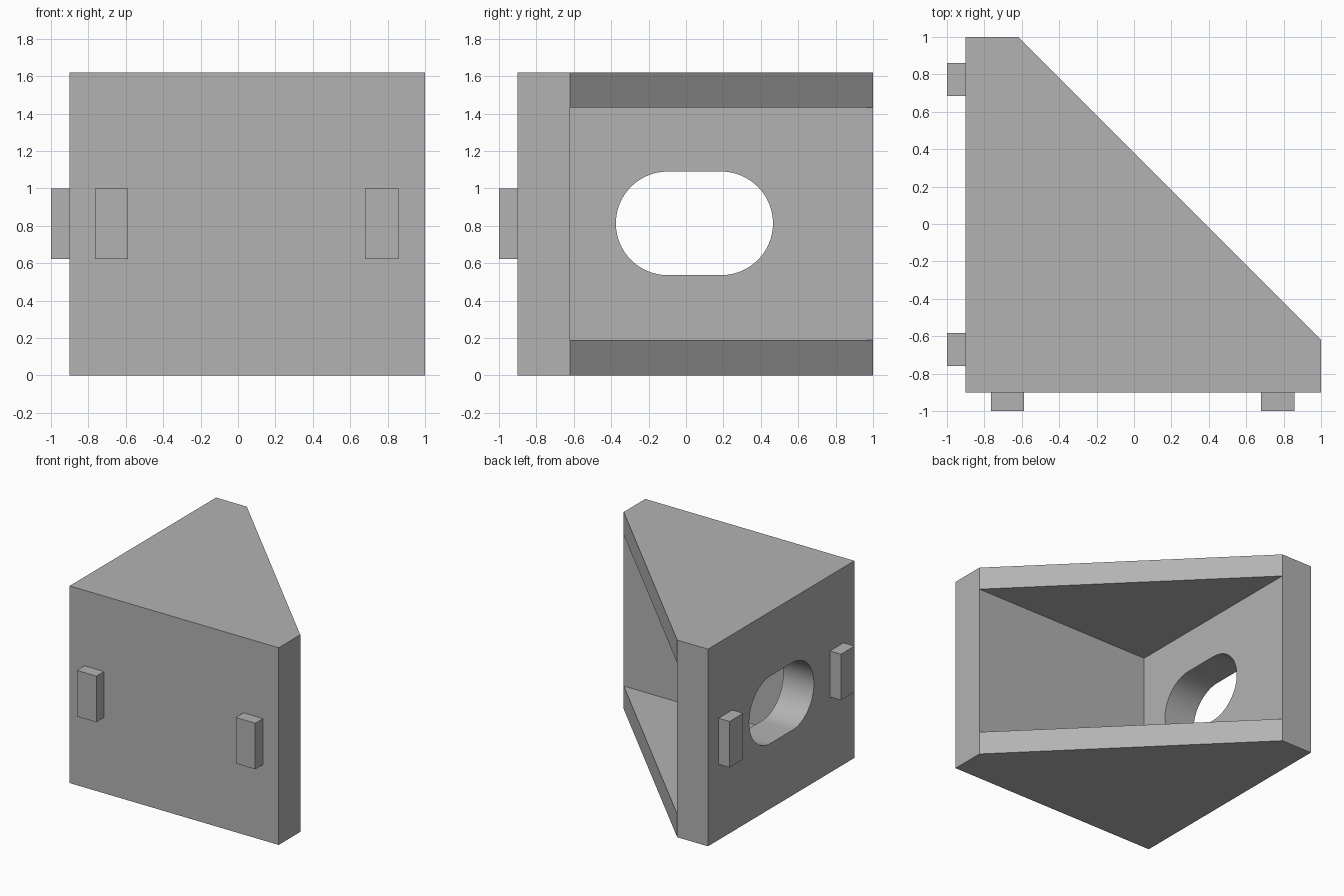
import bpy, bmesh, math
from mathutils import Matrix, Vector

if "Cube" in bpy.data.objects:
    bpy.data.objects.remove(bpy.data.objects["Cube"], do_unlink=True)

OUT, IN, END, HEIGHT = -0.9, -0.62, 1.0, 1.62
SLOT_MID, SLOT_Z, SLOT_R, SLOT_HALF = 0.045, 0.813, 0.277, 0.143

grey = bpy.data.materials.new("plain grey")
grey.use_nodes = True
colour = (0.45, 0.45, 0.45, 1)
grey.diffuse_color = colour
grey.node_tree.nodes["Principled BSDF"].inputs["Base Color"].default_value = colour


def prism(name, outline, low, high, matrix=Matrix()):
    """Extrude a flat outline from low to high, then place it."""
    bm = bmesh.new()
    face = bm.faces.new([bm.verts.new((a, b, low)) for a, b in outline])
    top = bmesh.ops.extrude_face_region(bm, geom=[face])["geom"]
    moved = [v for v in top if isinstance(v, bmesh.types.BMVert)]
    bmesh.ops.translate(bm, verts=moved, vec=(0, 0, high - low))
    bm.transform(matrix)
    bmesh.ops.recalc_face_normals(bm, faces=bm.faces)
    mesh = bpy.data.meshes.new(name)
    bm.to_mesh(mesh)
    bm.free()
    mesh.materials.append(grey)
    obj = bpy.data.objects.new(name, mesh)
    bpy.context.collection.objects.link(obj)
    return obj


def cut(target, cutter):
    """Subtract the cutter and discard it."""
    mod = target.modifiers.new("cut", 'BOOLEAN')
    mod.operation, mod.solver, mod.object = 'DIFFERENCE', 'EXACT', cutter
    bpy.context.view_layer.objects.active = target
    bpy.ops.object.modifier_apply(modifier=mod.name)
    bpy.data.objects.remove(cutter, do_unlink=True)


# Corner bracket: solid wedge with blunt ends
bracket = prism("corner_bracket", [(OUT, OUT), (END, OUT), (END, IN), (IN, END), (OUT, END)], 0, HEIGHT)

# Open pocket between the walls and the two gusset plates
cut(bracket, prism("pocket_cutter", [(IN, IN), (1.5, IN), (1.5, 1.5), (IN, 1.5)], 0.19, 1.433))

# Rounded slot through each wall
steps = 32
slot = []
for side in (1, -1):
    for i in range(steps + 1):
        t = -math.pi / 2 + math.pi * i / steps
        slot.append((SLOT_MID + side * (SLOT_HALF + SLOT_R * math.cos(t)),
                     SLOT_Z + side * SLOT_R * math.sin(t)))
front = Matrix(((1, 0, 0, 0), (0, 0, 1, 0), (0, 1, 0, 0), (0, 0, 0, 1)))
side_wall = Matrix(((0, 0, 1, 0), (1, 0, 0, 0), (0, 1, 0, 0), (0, 0, 0, 1)))
for matrix in (front, side_wall):
    cut(bracket, prism("slot_cutter", slot, OUT - 0.1, IN + 0.1, matrix))

bpy.ops.object.select_all(action='DESELECT')
bracket.select_set(True)
bpy.context.view_layer.objects.active = bracket
bpy.ops.object.shade_smooth_by_angle(angle=math.radians(30))

# Locating tabs on the outside of both walls
for wall, matrix, spans in (("front", front, ((-0.765, -0.588), (0.68, 0.857))),
                            ("side", side_wall, ((-0.76, -0.583), (0.685, 0.862)))):
    for place, (a, b) in zip(("inner", "outer"), spans):
        prism(f"{wall}_{place}_tab", [(a, 0.622), (b, 0.622), (b, 1.0), (a, 1.0)], -1.0, OUT, matrix)
